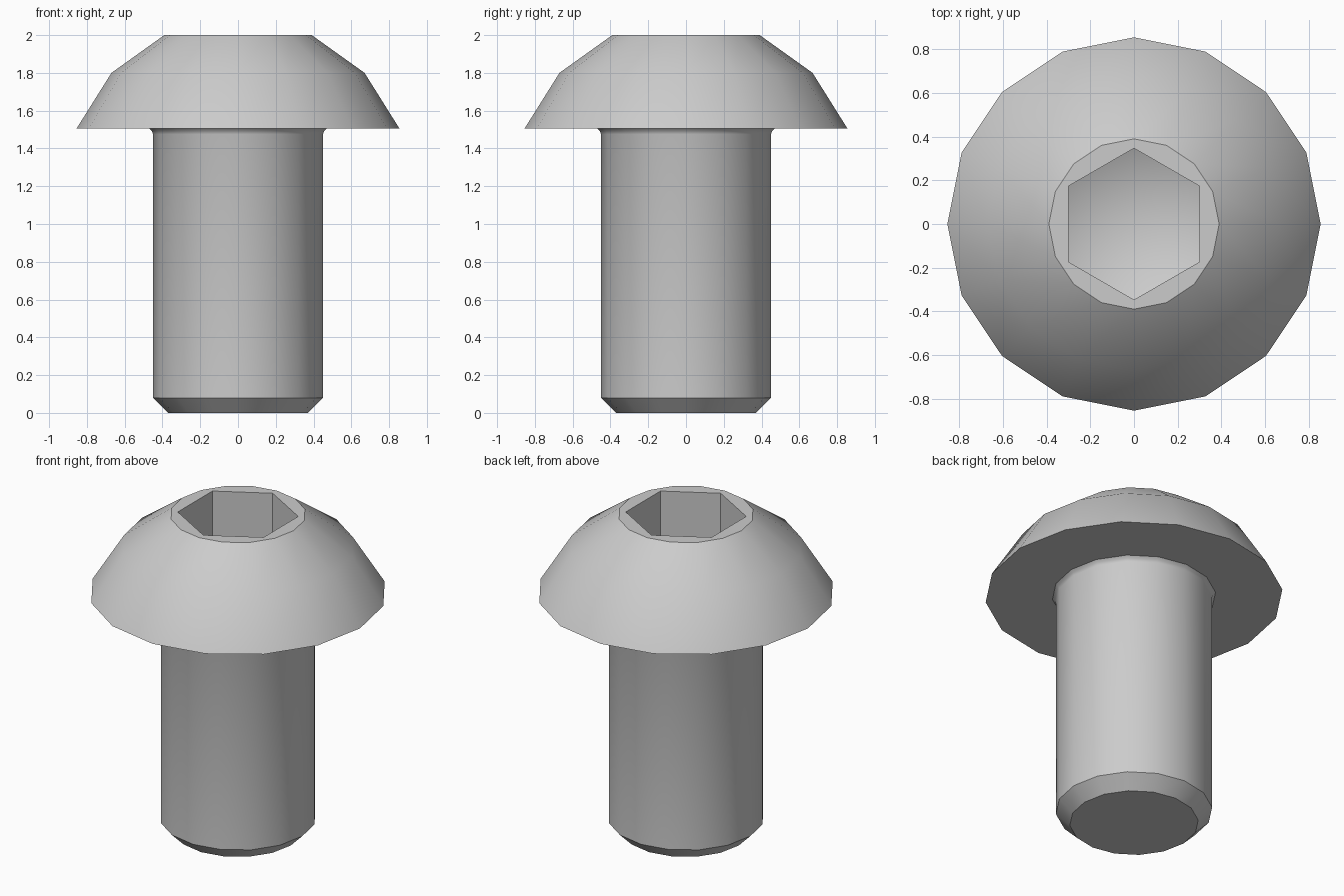
import bpy, bmesh, math

cube = bpy.data.objects.get("Cube")
if cube:
    bpy.data.objects.remove(cube, do_unlink=True)

steel = bpy.data.materials.new("grey steel")
steel.use_nodes = True
colour = (0.6, 0.6, 0.6, 1)
steel.diffuse_color = colour
steel.node_tree.nodes["Principled BSDF"].inputs["Base Color"].default_value = colour

bm = bmesh.new()


def ring(radius, z, sides, start=0.0):
    """Closed loop of vertices around the z axis."""
    angles = [start + 2 * math.pi * i / sides for i in range(sides)]
    return [bm.verts.new((radius * math.cos(a), radius * math.sin(a), z)) for a in angles]


def bridge(lower, upper):
    """Quad band between two equal loops."""
    n = len(lower)
    for i in range(n):
        j = (i + 1) % n
        bm.faces.new((lower[i], lower[j], upper[j], upper[i]))


def loop_edges(loop):
    pairs = zip(loop, loop[1:] + loop[:1])
    return [bm.edges.get(p) or bm.edges.new(p) for p in pairs]


# Chamfered shank, small fillet under the head, and domed head
profile = [(0.37, 0), (0.45, 0.08), (0.45, 1.475), (0.456, 1.492),
           (0.47, 1.505), (0.855, 1.505), (0.67, 1.8), (0.39, 2)]
rings = [ring(r, z, 16) for r, z in profile]
for lower, upper in zip(rings, rings[1:]):
    bridge(lower, upper)
bm.faces.new(rings[0][::-1])

# Hexagonal socket with a conical floor
mouth = ring(0.347, 2, 6, math.pi / 2)
floor = ring(0.347, 1.688, 6, math.pi / 2)
bridge(floor, mouth)
tip = bm.verts.new((0, 0, 1.52))
for i in range(6):
    bm.faces.new((floor[i], floor[(i + 1) % 6], tip))

# Flat rim between the dome and the socket
bmesh.ops.triangle_fill(bm, use_beauty=True, normal=(0, 0, 1),
                        edges=loop_edges(rings[-1]) + loop_edges(mouth))
bmesh.ops.recalc_face_normals(bm, faces=bm.faces)

mesh = bpy.data.meshes.new("socket_screw")
bm.to_mesh(mesh)
bm.free()
mesh.materials.append(steel)
screw = bpy.data.objects.new("socket_screw", mesh)
bpy.context.collection.objects.link(screw)

# Smooth curved walls, crisp rims
bpy.ops.object.select_all(action='DESELECT')
screw.select_set(True)
bpy.context.view_layer.objects.active = screw
bpy.ops.object.shade_smooth_by_angle(angle=math.radians(30))
